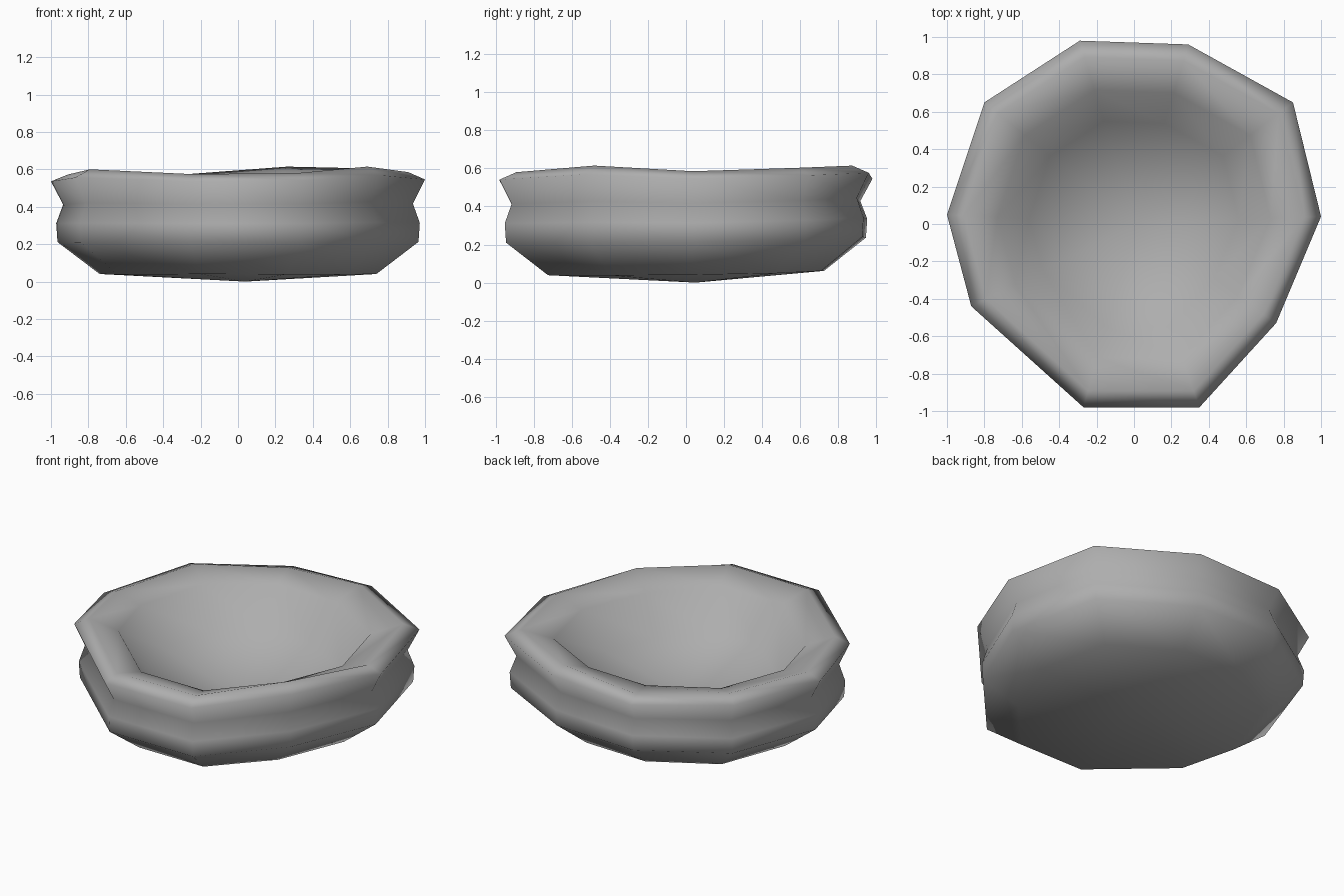
import bpy
import bmesh

if "Cube" in bpy.data.objects:
    bpy.data.objects.remove(bpy.data.objects["Cube"], do_unlink=True)

# Hand-shaped ten-sided outline: x, y and height offset of the lip
outline = [(-0.29, 0.98, -0.023), (0.29, 0.96, 0.017), (0.85, 0.65, 0.02),
           (1.0, 0.04, 0.013), (0.76, -0.53, 0.046), (0.35, -0.98, 0.01),
           (-0.27, -0.98, 0.003), (-0.87, -0.44, 0.032), (-1.0, 0.05, 0.0),
           (-0.80, 0.65, 0.006)]

# Profile from the base up the outside, over the lip and inside:
# scale, height, share of the lip's height offset
profile = [(0.74, 0.055, 0.0), (0.965, 0.23, 0.1), (0.972, 0.33, 0.2),
           (0.935, 0.43, 0.4), (1.0, 0.555, 0.8), (0.91, 0.59, 1.0),
           (0.73, 0.545, 0.0), (0.56, 0.315, 0.0)]
tilt = 0.015  # the back sits slightly higher
sag = 0.02    # the sides sit slightly lower


def add_ring(bm, scale, height, wobble):
    return [bm.verts.new((x * scale, y * scale,
                          height + wobble * dz + scale * (tilt * y - sag * abs(x))))
            for x, y, dz in outline]


def pairs(ring):
    return zip(ring, ring[1:] + ring[:1])


bm = bmesh.new()
rings = [add_ring(bm, *row) for row in profile]

# Walls and lip
for lower, upper in zip(rings, rings[1:]):
    for (a, b), (c, d) in zip(pairs(lower), pairs(upper)):
        bm.faces.new((a, b, d, c))

# Shallow pointed underside and the floor of the hollow
for ring, centre in ((rings[0], (0.04, 0.05, 0.0)), (rings[-1], (0.02, 0.0, 0.15))):
    tip = bm.verts.new(centre)
    for a, b in pairs(ring):
        bm.faces.new((a, b, tip))

bmesh.ops.recalc_face_normals(bm, faces=bm.faces[:])
for face in bm.faces:
    face.smooth = True

mesh = bpy.data.meshes.new("bowl")
bm.to_mesh(mesh)
bm.free()
bowl = bpy.data.objects.new("bowl", mesh)
bpy.context.collection.objects.link(bowl)

# Plain grey clay
grey = bpy.data.materials.new("grey clay")
grey.use_nodes = True
colour = (0.42, 0.42, 0.42, 1.0)
grey.diffuse_color = colour
grey.node_tree.nodes["Principled BSDF"].inputs["Base Color"].default_value = colour
mesh.materials.append(grey)
